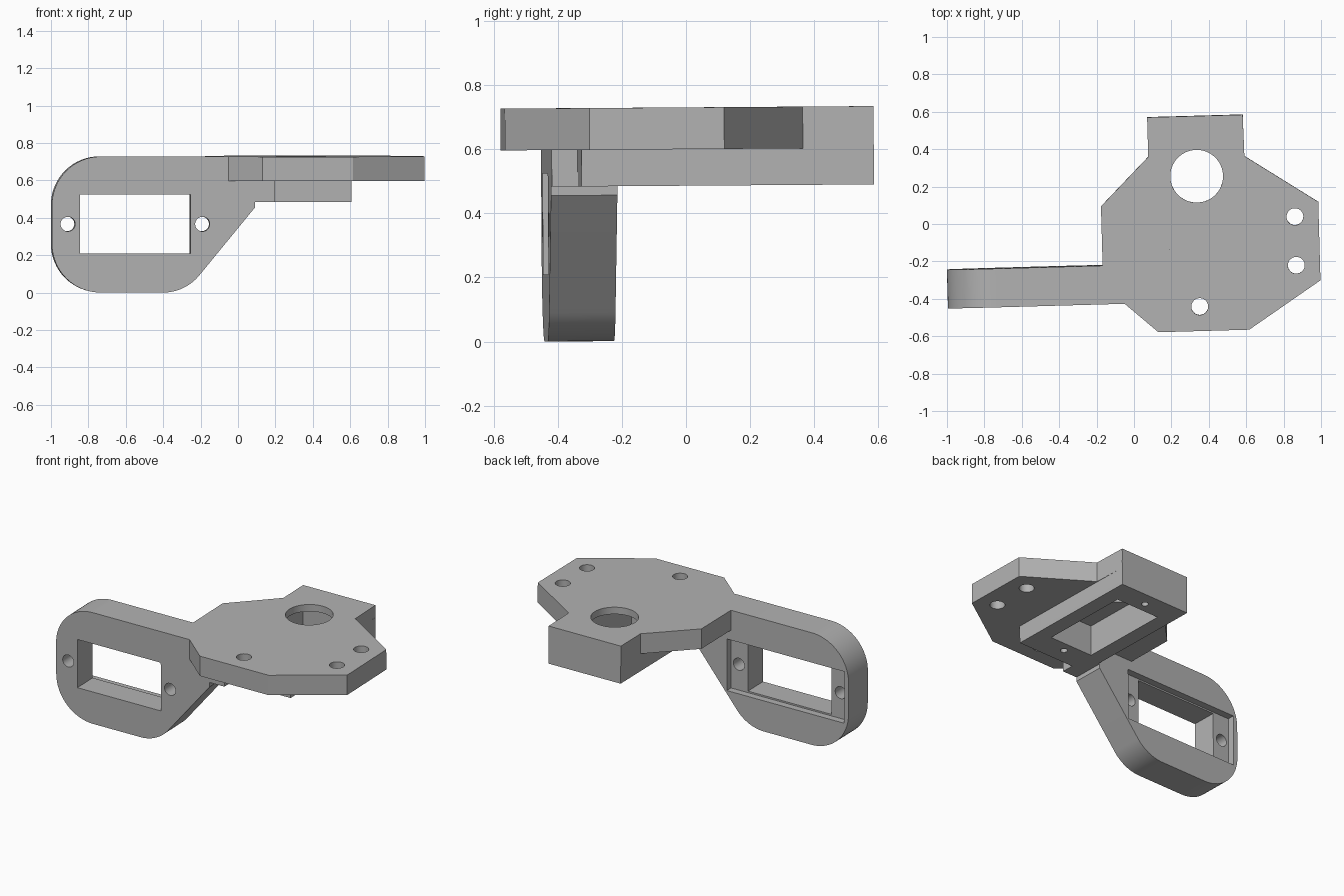
import bpy, bmesh, math
from mathutils import Vector, Matrix

if "Cube" in bpy.data.objects:
    bpy.data.objects.remove(bpy.data.objects["Cube"])

grey = bpy.data.materials.new("plain_grey")
grey.use_nodes = True
grey.diffuse_color = (0.45, 0.45, 0.45, 1)
grey.node_tree.nodes["Principled BSDF"].inputs["Base Color"].default_value = (0.45, 0.45, 0.45, 1)


def prism(name, points, low, high, axis="z"):
    """Extrude a 2D outline along z, or an (x, z) outline along y."""
    bm = bmesh.new()
    place = (lambda p, d: (p[0], p[1], d)) if axis == "z" else (lambda p, d: (p[0], d, p[1]))
    face = bm.faces.new([bm.verts.new(place(p, low)) for p in points])
    new = bmesh.ops.extrude_face_region(bm, geom=[face])["geom"]
    step = Vector(place((0, 0), high - low))
    bmesh.ops.translate(bm, verts=[v for v in new if isinstance(v, bmesh.types.BMVert)], vec=step)
    bmesh.ops.recalc_face_normals(bm, faces=bm.faces)
    mesh = bpy.data.meshes.new(name)
    bm.to_mesh(mesh)
    bm.free()
    mesh.materials.append(grey)
    obj = bpy.data.objects.new(name, mesh)
    bpy.context.collection.objects.link(obj)
    return obj


def rect(cx, cy, w, h):
    return [(cx + sx * w / 2, cy + sy * h / 2) for sx, sy in ((-1, -1), (1, -1), (1, 1), (-1, 1))]


def circle(cx, cy, r, n=40):
    return [(cx + r * math.cos(i * math.tau / n), cy + r * math.sin(i * math.tau / n)) for i in range(n)]


def rounded(corners, steps=16):
    """Outline whose (x, y, radius) corners are replaced by tangent arcs."""
    out = []
    for i, (x, y, r) in enumerate(corners):
        p = Vector((x, y))
        if not r:
            out.append(p)
            continue
        a = (Vector(corners[i - 1][:2]) - p).normalized()
        b = (Vector(corners[(i + 1) % len(corners)][:2]) - p).normalized()
        half = a.angle(b) / 2
        centre = p + (a + b).normalized() * r / math.sin(half)
        start = p + a * r / math.tan(half) - centre
        sweep = start.angle_signed(p + b * r / math.tan(half) - centre)
        out += [centre + Matrix.Rotation(-sweep * k / steps, 2) @ start for k in range(steps + 1)]
    return out


def combine(target, other, operation):
    mod = target.modifiers.new("combine", "BOOLEAN")
    mod.operation, mod.object, mod.solver = operation, other, "EXACT"
    bpy.context.view_layer.objects.active = target
    bpy.ops.object.modifier_apply(modifier=mod.name)
    bpy.data.objects.remove(other)


TOP, PLATE_Z, BLOCK_Z = 0.73, 0.60, 0.486
ARM_FRONT, ARM_BACK = -0.424, -0.217
SERVO_LONG, SERVO_WIDE, SCREW = 0.59, 0.315, 0.36

# Flat top plate
bracket = prism("bracket", [
    (0.086, 0.569), (0.597, 0.569), (0.6, 0.348), (0.988, 0.092), (0.988, -0.328), (0.6, -0.581),
    (0.114, -0.581), (-0.062, ARM_FRONT), (-0.174, ARM_FRONT), (-0.174, 0.1), (0.086, 0.358)],
    PLATE_Z, TOP)

# Block under the plate
block = prism("block", rect(0.342, 0.113, 0.511, 0.912), BLOCK_Z, PLATE_Z + 0.05)
combine(bracket, block, "UNION")

# Hanging arm with rounded corners
arm = prism("arm", rounded([
    (-1.007, TOP, 0.26), (-1.007, 0.003, 0.26), (-0.294, 0.003, 0.25), (0.079, 0.458, 0),
    (0.079, BLOCK_Z, 0), (0.184, BLOCK_Z, 0), (0.184, TOP, 0)]), ARM_FRONT, ARM_BACK, "y")
combine(bracket, arm, "UNION")

# Arm window, its flange recess at the back, and screw holes
wx, wz = -0.562, 0.369
cuts = [
    prism("window", rect(wx, wz, SERVO_LONG, SERVO_WIDE), -0.6, 0, "y"),
    prism("recess", rect(wx, wz, 0.83, SERVO_WIDE + 0.02), ARM_BACK - 0.045, 0, "y"),
]
for side in (-1, 1):
    cuts.append(prism("arm_screw", circle(wx + side * SCREW, wz, 0.039), -0.6, 0, "y"))

# Block pocket, its blind screw holes, and the round opening above
px, py = 0.342, 0.121
cuts.append(prism("pocket", rect(px, py, SERVO_WIDE, SERVO_LONG), 0.3, 0.685))
for side in (-1, 1):
    cuts.append(prism("block_screw", circle(px, py + side * SCREW, 0.021), 0.3, 0.6))
cuts.append(prism("opening", circle(px, 0.247, 0.141, 64), 0.6, 1))

# Mounting holes through the plate
for x, y in ((0.861, 0.016), (0.861, -0.244), (0.339, -0.45)):
    cuts.append(prism("mount_hole", circle(x, y, 0.045), 0.4, 1))

for cutter in cuts:
    combine(bracket, cutter, "DIFFERENCE")

# Slight turn of the whole bracket
bracket.rotation_euler = (0.007, 0, 0.028)
bracket.location.y = 0.004

bpy.ops.object.select_all(action="DESELECT")
bracket.select_set(True)
bpy.context.view_layer.objects.active = bracket
bpy.ops.object.shade_smooth_by_angle(angle=math.radians(30))
